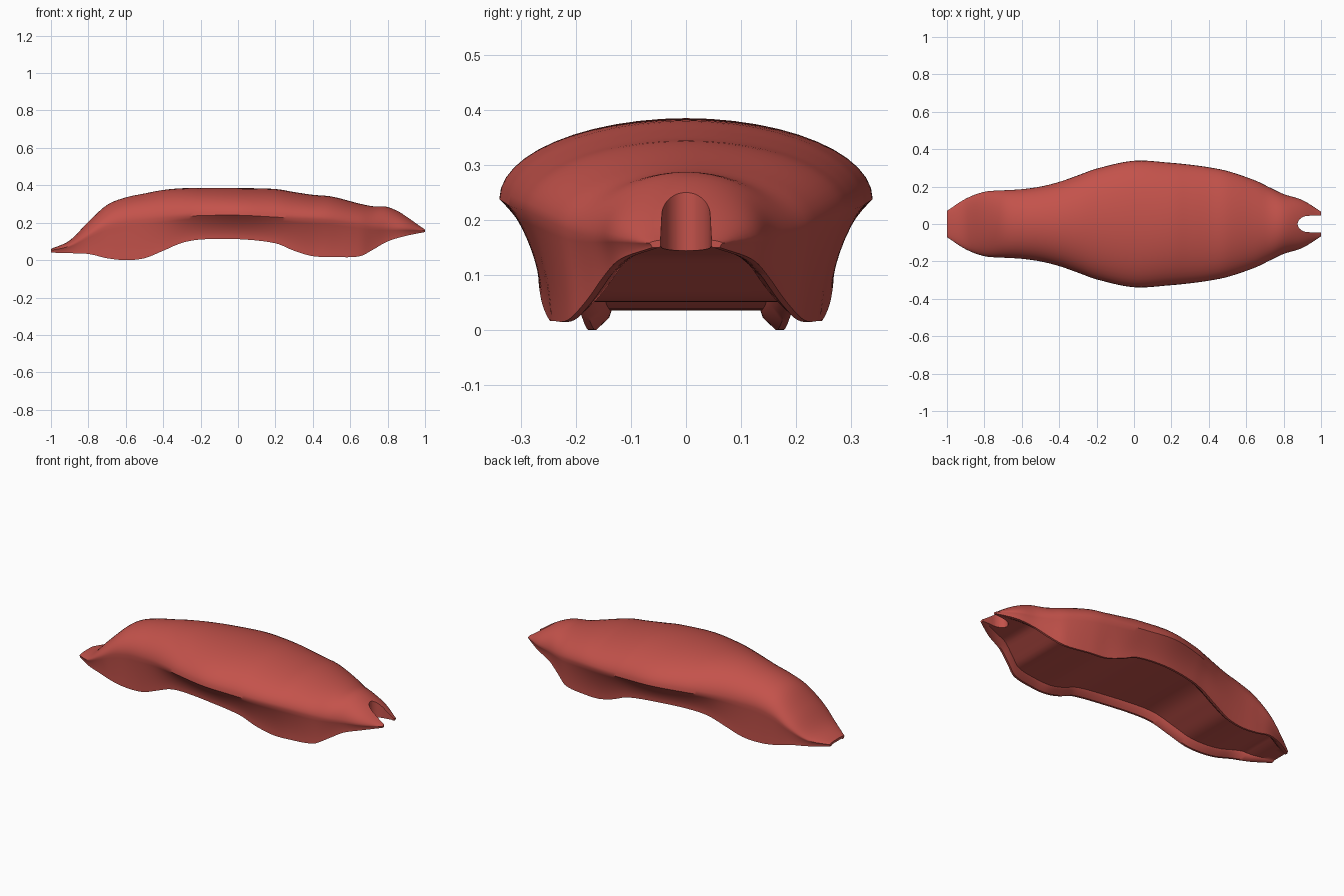
import bpy, bmesh, math

if "Cube" in bpy.data.objects:
    bpy.data.objects.remove(bpy.data.objects["Cube"])

# stations: x, crown z, half width, ridge z, rim z, rim y
KEYS = [
    (-1.00, .060, .070, .052, .040, .066),
    (-.90, .105, .135, .075, .037, .125),
    (-.80, .205, .172, .130, .033, .162),
    (-.70, .295, .180, .180, .010, .172),
    (-.60, .335, .186, .205, .000, .176),
    (-.50, .356, .200, .215, .010, .184),
    (-.40, .375, .225, .225, .050, .198),
    (-.30, .384, .260, .232, .092, .215),
    (-.20, .385, .296, .238, .110, .235),
    (0.0, .385, .338, .240, .112, .262),
    (.20, .380, .327, .230, .090, .268),
    (.30, .364, .317, .224, .050, .262),
    (.40, .349, .303, .220, .021, .250),
    (.50, .340, .283, .213, .017, .242),
    (.65, .302, .232, .190, .020, .212),
    (.72, .288, .198, .176, .055, .180),
    (.80, .284, .160, .168, .100, .148),
    (.90, .236, .128, .164, .130, .118),
    (1.00, .166, .066, .158, .150, .062),
]


def sample(x):
    """Smooth interpolation through the station table."""
    i = max(j for j in range(len(KEYS) - 1) if KEYS[j][0] <= x + 1e-9)
    a, b = KEYS[i], KEYS[i + 1]
    p, q = KEYS[max(i - 1, 0)], KEYS[min(i + 2, len(KEYS) - 1)]
    h = b[0] - a[0]
    t = (x - a[0]) / h
    out = []
    for k in range(1, 6):
        ma = (b[k] - p[k]) / (b[0] - p[0]) * h
        mb = (q[k] - a[k]) / (q[0] - a[0]) * h
        out.append((2*t**3 - 3*t*t + 1) * a[k] + (t**3 - 2*t*t + t) * ma
                   + (3*t*t - 2*t**3) * b[k] + (t**3 - t*t) * mb)
    return out


def half_section(x):
    """Points from the crown, round the ridge and rim, to the underside."""
    top, w, ridge, rim, rim_y = sample(x)
    pts = []
    for i in range(13):                       # domed upper side
        a = math.pi / 2 * i / 12
        pts.append((w * math.sin(a), ridge + (top - ridge) * math.cos(a)))
    for i in range(1, 9):                     # hollowed flank
        t = i / 8
        pts.append((w + (rim_y - w) * (1 - (1 - t) ** 1.8),
                    ridge + (rim - ridge) * t))
    d = min(.036, .5 * (ridge - rim))         # rolled lip and recessed base
    y_in = rim_y - min(.035, .3 * rim_y)
    pts += [(rim_y - .012, rim), (y_in, rim + .6 * d),
            (y_in - .005, rim + d), (y_in * .5, rim + d), (0, rim + d)]
    return pts


# body: mirrored sections joined along the length
bm = bmesh.new()
N = 100
rings = []
for s in range(N + 1):
    x = -1 + 2 * s / N
    half = half_section(x)
    loop = half + [(-y, z) for y, z in half[-2:0:-1]]
    rings.append([bm.verts.new((x, y, z)) for y, z in loop])
M = len(rings[0])
for r0, r1 in zip(rings, rings[1:]):
    for j in range(M):
        bm.faces.new((r0[j], r0[(j + 1) % M], r1[(j + 1) % M], r1[j]))
bm.faces.new(rings[0])
bm.faces.new(rings[-1])
bmesh.ops.recalc_face_normals(bm, faces=bm.faces)
mesh = bpy.data.meshes.new("body_shell")
bm.to_mesh(mesh)
bm.free()
body = bpy.data.objects.new("body_shell", mesh)
bpy.context.collection.objects.link(body)

red = bpy.data.materials.new("muted red")
red.diffuse_color = (.55, .085, .07, 1)
red.use_nodes = True
red.node_tree.nodes["Principled BSDF"].inputs["Base Color"].default_value = red.diffuse_color
mesh.materials.append(red)

# notch cutter: round-ended slot at the nose
bm = bmesh.new()
R = .044
outline = [(1.1, -.05)]
for i in range(25):
    a = -math.pi / 2 - math.pi * i / 24
    outline.append((.935 + .06 * math.cos(a), R * math.sin(a)))
outline.append((1.1, .05))
face = bm.faces.new([bm.verts.new((x, y, 0)) for x, y in outline])
ext = bmesh.ops.extrude_face_region(bm, geom=[face])
bmesh.ops.translate(bm, vec=(0, 0, .5),
                    verts=[v for v in ext["geom"] if isinstance(v, bmesh.types.BMVert)])
bmesh.ops.recalc_face_normals(bm, faces=bm.faces)
cut_mesh = bpy.data.meshes.new("notch_cutter")
bm.to_mesh(cut_mesh)
bm.free()
cut_mesh.materials.append(red)
cutter = bpy.data.objects.new("notch_cutter", cut_mesh)
bpy.context.collection.objects.link(cutter)
cutter.hide_render = True

mod = body.modifiers.new("notch", "BOOLEAN")
mod.operation = "DIFFERENCE"
mod.solver = "EXACT"
mod.object = cutter
bpy.context.view_layer.objects.active = body
body.select_set(True)
bpy.ops.object.modifier_apply(modifier="notch")
bpy.data.objects.remove(cutter)
bpy.ops.object.shade_smooth_by_angle(angle=math.radians(40))
